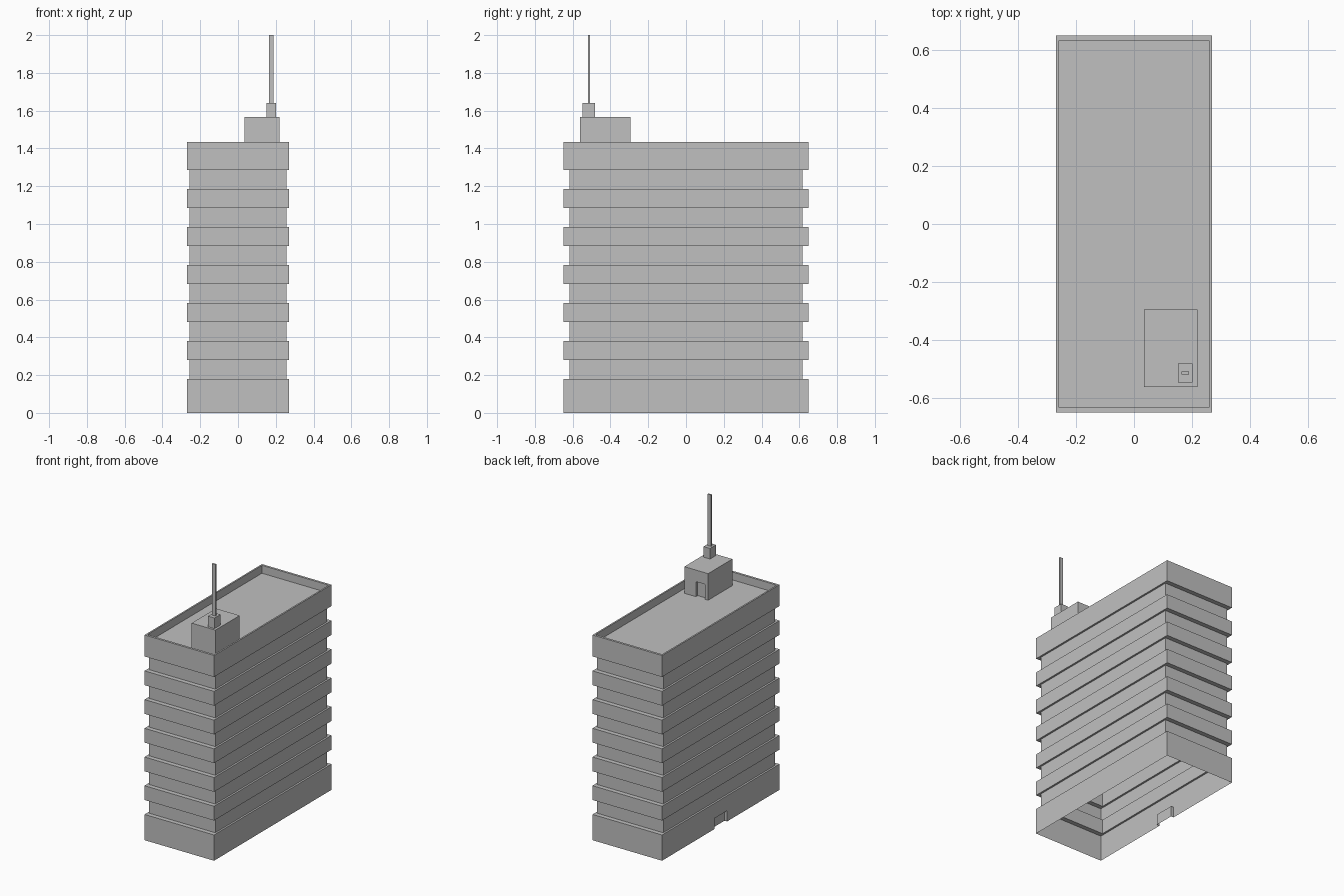
import bpy
import bmesh
from mathutils import Vector

if "Cube" in bpy.data.objects:
    bpy.data.objects.remove(bpy.data.objects["Cube"], do_unlink=True)

concrete = bpy.data.materials.new("concrete grey")
concrete.use_nodes = True
GREY = (0.53, 0.53, 0.53, 1)
concrete.diffuse_color = GREY
concrete.node_tree.nodes["Principled BSDF"].inputs["Base Color"].default_value = GREY


def shell(rings, cx=0, cy=0):
    """Stack rectangles (half width, half depth, z), open below and capped on the last."""
    bm = bmesh.new()
    loops = [[bm.verts.new((cx + sx * hx, cy + sy * hy, z))
              for sx, sy in ((-1, -1), (1, -1), (1, 1), (-1, 1))]
             for hx, hy, z in rings]
    for low, high in zip(loops, loops[1:]):
        for i in range(4):
            j = (i + 1) % 4
            bm.faces.new((low[i], low[j], high[j], high[i]))
    bm.faces.new(loops[-1])
    bm.normal_update()
    return bm


def recess_door(bm, normal, along, start, end, top, depth):
    """Cut a doorway into the lowest wall facing the given direction."""
    normal, along, up = Vector(normal), Vector(along), Vector((0, 0, 1))

    def middle(f):
        return f.calc_center_median()

    walls = [f for f in bm.faces if f.normal.dot(normal) > 0.9]
    face = min(walls, key=lambda f: middle(f).z)
    base = min(v.co.z for v in face.verts)
    target = along * (start + end) / 2
    for point, direction in ((along * start, along), (along * end, along), (up * top, up)):
        cut = bmesh.ops.bisect_plane(
            bm, geom=[face] + list(face.edges) + list(face.verts),
            plane_co=point, plane_no=direction)
        pieces = [g for g in cut["geom"] if isinstance(g, bmesh.types.BMFace)]
        face = min(pieces, key=lambda f: (round(abs((middle(f) - target).dot(along)), 4),
                                          middle(f).z))
    result = bmesh.ops.extrude_face_region(bm, geom=[face])
    moved = [g for g in result["geom"] if isinstance(g, bmesh.types.BMVert)]
    if face.is_valid:
        bmesh.ops.delete(bm, geom=[face], context="FACES_ONLY")
    bmesh.ops.translate(bm, verts=moved, vec=-normal * depth)
    # The doorway has no sill
    sills = [f for f in bm.faces if all(abs(v.co.z - base) < 1e-4 for v in f.verts)]
    bmesh.ops.delete(bm, geom=sills, context="FACES")
    bm.normal_update()


def finish(bm, name):
    mesh = bpy.data.meshes.new(name)
    bm.to_mesh(mesh)
    bm.free()
    mesh.materials.append(concrete)
    bpy.context.collection.objects.link(bpy.data.objects.new(name, mesh))


# Tower: projecting floor bands alternating with set-back window strips
OUTER, INNER = (0.269, 0.649), (0.256, 0.617)
TOP, ROOF = 1.435, 1.38
rings = [(*OUTER, 0)]
for storey in range(6):
    low = 0.18 + 0.2008 * storey
    rings += [(*OUTER, low), (*INNER, low), (*INNER, low + 0.101), (*OUTER, low + 0.101)]
# Parapet and sunken roof
rings += [(*OUTER, TOP), (0.258, 0.633, TOP), (0.258, 0.633, ROOF)]
tower = shell(rings)
recess_door(tower, (-1, 0, 0), (0, 1, 0), -0.07, 0.07, 0.075, 0.02)
finish(tower, "tower")

# Roof hut with its own doorway
hut = shell([(0.092, 0.134, ROOF), (0.092, 0.134, 1.566)], 0.127, -0.428)
recess_door(hut, (0, 1, 0), (1, 0, 0), 0.06, 0.13, 1.485, 0.02)
finish(hut, "roof_hut")

# Mast and its base
finish(shell([(0.025, 0.033, 1.566), (0.025, 0.033, 1.64)], 0.176, -0.514), "mast_base")
finish(shell([(0.013, 0.005, 1.64), (0.013, 0.005, 2)], 0.176, -0.514), "mast")
